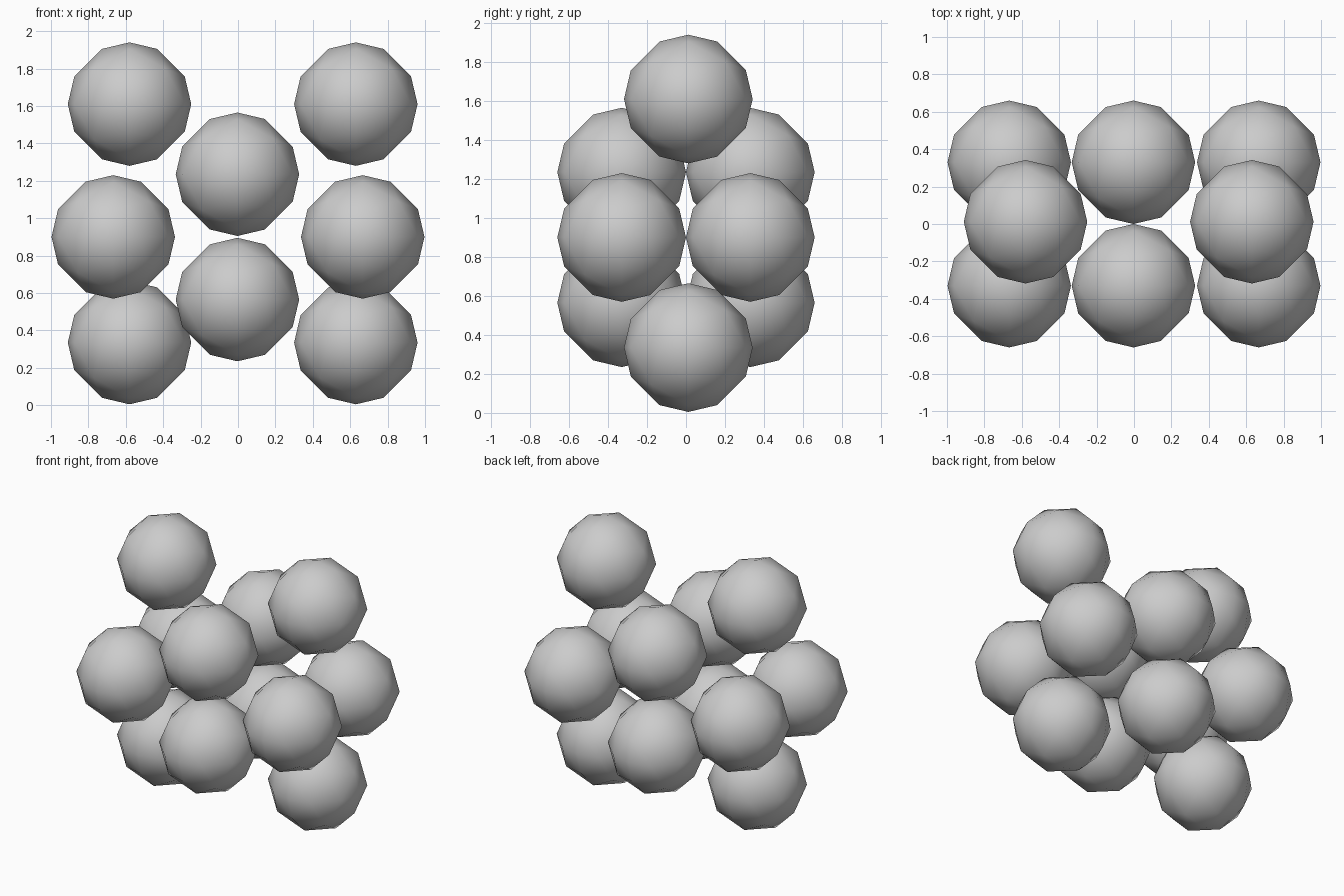
import bpy, bmesh
from mathutils import Vector

if "Cube" in bpy.data.objects:
    bpy.data.objects.remove(bpy.data.objects["Cube"])

R = 0.33


def ball_mesh():
    # Low-poly ball: octahedron split in three along each edge, pushed out to a sphere
    bm = bmesh.new()
    span = range(-3, 4)
    for i in span:
        for j in span:
            for k in span:
                if abs(i) + abs(j) + abs(k) == 3:
                    bm.verts.new(Vector((i, j, k)).normalized() * R)
    bmesh.ops.convex_hull(bm, input=bm.verts[:])
    bmesh.ops.recalc_face_normals(bm, faces=bm.faces[:])
    for f in bm.faces:
        f.smooth = True
    me = bpy.data.meshes.new("ball")
    bm.to_mesh(me)
    bm.free()
    return me


BALL = ball_mesh()


def add_ball(name, loc):
    ob = bpy.data.objects.new(name, BALL)
    ob.location = loc
    bpy.context.collection.objects.link(ob)


# Four outer corner balls, on the middle plane
for x in (-0.58, 0.63):
    for z in (R + 0.005, 1.61):
        add_ball("corner_ball", (x, 0.012, z))

for y in (-R, R):
    # Side pairs at mid height
    for x in (-0.667, 0.667):
        add_ball("side_ball", (x, y, 0.9))
    # Central stacked pairs
    for z in (0.565, 1.235):
        add_ball("centre_ball", (-0.003, y, z))
